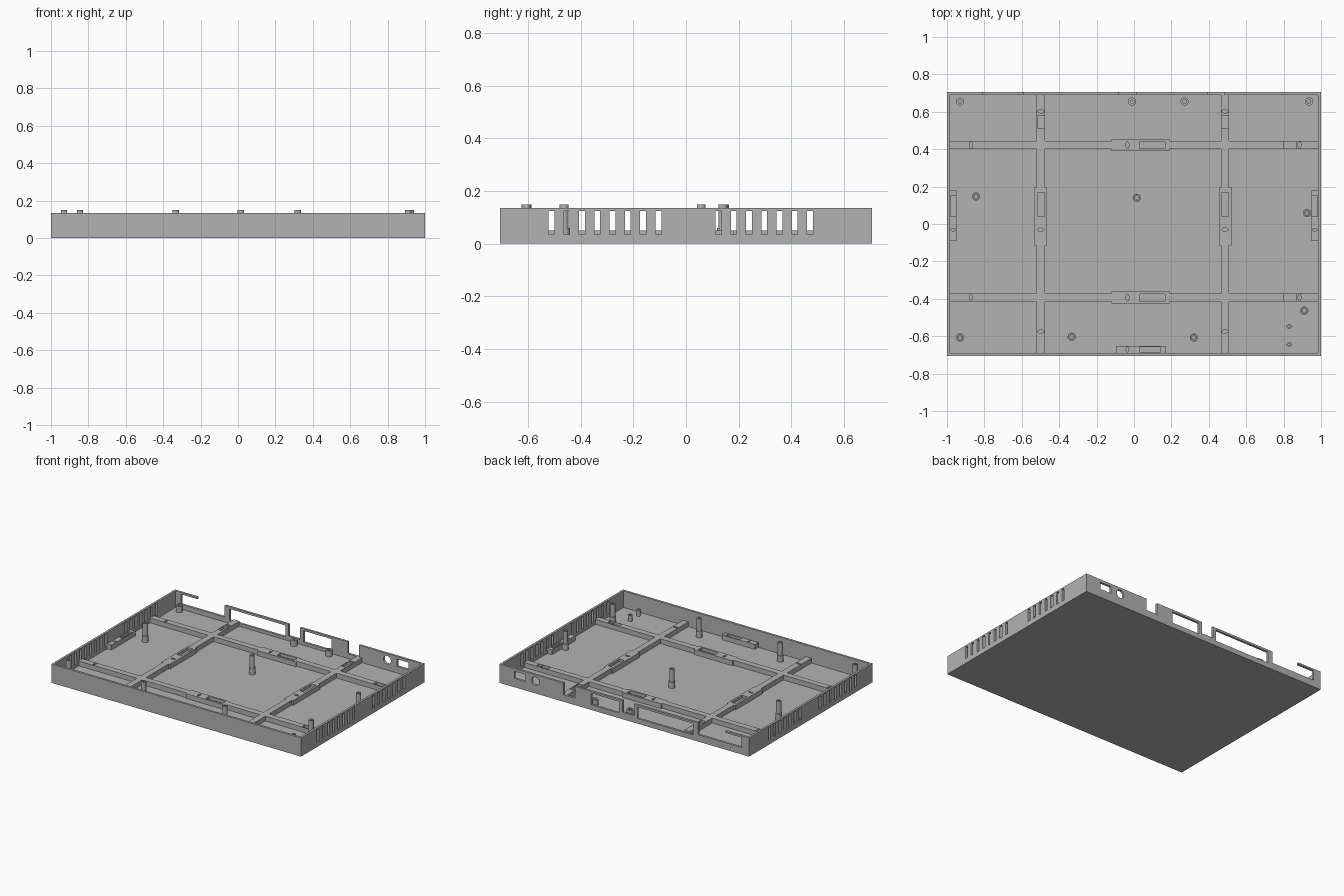
import bpy, bmesh, math
from mathutils import Matrix

old = bpy.data.objects.get("Cube")
if old:
    bpy.data.objects.remove(old, do_unlink=True)

grey = bpy.data.materials.new("matte grey")
grey.use_nodes = True
COLOR = (0.45, 0.45, 0.45, 1)
grey.diffuse_color = COLOR
grey.node_tree.nodes["Principled BSDF"].inputs["Base Color"].default_value = COLOR

HX, HY, RIM, WALL, FLOOR, RIB = 1.0, 0.707, 0.135, 0.016, 0.015, 0.05


def finish(bm, name):
    bmesh.ops.recalc_face_normals(bm, faces=bm.faces)
    mesh = bpy.data.meshes.new(name)
    bm.to_mesh(mesh)
    bm.free()
    ob = bpy.data.objects.new(name, mesh)
    bpy.context.collection.objects.link(ob)
    mesh.materials.append(grey)
    return ob


def add_box(bm, x0, x1, y0, y1, z0, z1):
    m = Matrix.Translation(((x0 + x1) / 2, (y0 + y1) / 2, (z0 + z1) / 2))
    m = m @ Matrix.Diagonal((x1 - x0, y1 - y0, z1 - z0, 1))
    bmesh.ops.create_cube(bm, size=1, matrix=m)


def add_oval(bm, cx, cy, rx, ry, z0, z1):
    m = Matrix.Translation((cx, cy, (z0 + z1) / 2)) @ Matrix.Diagonal((rx, ry, z1 - z0, 1))
    bmesh.ops.create_cone(bm, cap_ends=True, segments=16, radius1=1, radius2=1, depth=1, matrix=m)


def cut(ob, bm):
    cutter = finish(bm, ob.name + "_cutter")
    mod = ob.modifiers.new("cut", 'BOOLEAN')
    mod.operation, mod.solver, mod.object = 'DIFFERENCE', 'EXACT', cutter
    bpy.context.view_layer.objects.active = ob
    bpy.ops.object.modifier_apply(modifier=mod.name)
    bpy.data.objects.remove(cutter, do_unlink=True)


# Open tray
bm = bmesh.new()
add_box(bm, -HX, HX, -HY, HY, 0, RIM)
tray = finish(bm, "tray")
bm = bmesh.new()
add_box(bm, WALL - HX, HX - WALL, WALL - HY, HY - WALL, FLOOR, 0.3)
cut(tray, bm)

# Vent slots in both side walls
bm = bmesh.new()
slots = [-0.511 + 0.058 * i for i in range(8)] + [0.123 + 0.058 * i for i in range(7)]
for y in slots:
    for s in (-1, 1):
        add_box(bm, s * HX - 0.03, s * HX + 0.03, y - 0.011, y + 0.011, 0.035, 0.125)
cut(tray, bm)

# Connector openings in the back wall: notches, windows and a round port
bm = bmesh.new()
for x0, x1, z0, z1 in [(-0.94, -0.59, 0.05, 0.2), (-0.08, 0.013, 0.05, 0.2),
                       (0.395, 0.485, 0.05, 0.2), (-0.55, -0.105, 0.037, 0.12),
                       (0.04, 0.265, 0.037, 0.12), (0.79, 0.88, 0.063, 0.115)]:
    add_box(bm, x0, x1, HY - 0.04, HY + 0.04, z0, z1)
port = Matrix.Translation((0.71, HY, 0.088)) @ Matrix.Rotation(math.pi / 2, 4, 'X')
bmesh.ops.create_cone(bm, cap_ends=True, segments=24, radius1=0.03, radius2=0.03,
                      depth=0.08, matrix=port)
cut(tray, bm)

# Thin bar reaching over the corner notch
bm = bmesh.new()
add_box(bm, -0.95, -0.81, HY - WALL, HY, 0.122, RIM)
finish(bm, "rim_bar")


# Ribs are drawn along a length axis; "turned" swaps the axes
def rib(name, centre, length, half, pad, pad_half, pockets, ovals, turned=False):
    a, b = pad
    side = [(-length, half), (a, half), (a, pad_half), (b, pad_half), (b, half), (length, half)]
    outline = side + [(u, -v) for u, v in reversed(side)]

    def place(u, v):
        return (centre + v, u) if turned else (u, centre + v)

    bm = bmesh.new()
    face = bm.faces.new([bm.verts.new((*place(u, v), FLOOR - 0.005)) for u, v in outline])
    grown = bmesh.ops.extrude_face_region(bm, geom=[face])["geom"]
    for v in grown:
        if isinstance(v, bmesh.types.BMVert):
            v.co.z = RIB
    ob = finish(bm, name)

    bm = bmesh.new()
    for u0, u1 in pockets:
        (x0, y0), (x1, y1) = place(u0, -0.019), place(u1, 0.019)
        add_box(bm, x0, x1, y0, y1, 0.03, 0.07)
    for u in ovals:
        r = (0.018, 0.008) if turned else (0.008, 0.018)
        add_oval(bm, *place(u, 0), *r, 0.03, 0.07)
    cut(ob, bm)


for name, y in (("back_rib", 0.422), ("front_rib", -0.393)):
    rib(name, y, HX - 0.01, 0.022, (-0.12, 0.19), 0.033,
        [(0.03, 0.165), (0.8, 0.865)], [-0.872, -0.035, 0.885])
for name, x in (("right_rib", -0.498), ("left_rib", 0.487)):
    rib(name, x, HY - 0.01, 0.022, (-0.115, 0.195), 0.033,
        [(0.04, 0.168), (0.51, 0.58)], [-0.575, -0.03, 0.602], True)


# Short pads against the walls
def wall_pad(name, box, pocket, oval):
    bm = bmesh.new()
    add_box(bm, *box, FLOOR - 0.005, RIB)
    ob = finish(bm, name)
    bm = bmesh.new()
    add_box(bm, *pocket, 0.03, 0.07)
    add_oval(bm, *oval, 0.03, 0.07)
    cut(ob, bm)


for name, s in (("left_wall_pad", 1), ("right_wall_pad", -1)):
    near, far = sorted((s * 0.948, s * 0.99))
    p0, p1 = sorted((s * 0.953, s * 0.98))
    wall_pad(name, (near, far, -0.09, 0.18), (p0, p1, 0.04, 0.15), (s * 0.966, -0.03, 0.013, 0.007))
wall_pad("front_wall_pad", (-0.095, 0.17, -0.697, -0.652), (0.03, 0.143, -0.685, -0.657),
         (-0.035, -0.67, 0.007, 0.014))


# Screw posts: a lathed profile of radius and height, with a blind hole
def post(name, x, y, profile):
    bm = bmesh.new()
    verts = [bm.verts.new((r, 0, z)) for r, z in profile]
    edges = [bm.edges.new(pair) for pair in zip(verts, verts[1:])]
    bmesh.ops.spin(bm, geom=verts + edges, axis=(0, 0, 1), cent=(0, 0, 0),
                   steps=20, angle=math.tau)
    bmesh.ops.remove_doubles(bm, verts=bm.verts, dist=0.0001)
    ob = finish(bm, name)
    ob.location = (x, y, 0)
    for o in bpy.context.selected_objects:
        o.select_set(False)
    ob.select_set(True)
    bpy.context.view_layer.objects.active = ob
    bpy.ops.object.shade_smooth_by_angle(angle=math.radians(35))


BASE = FLOOR - 0.005
TALL = [(0, BASE), (0.022, BASE), (0.022, 0.06), (0.017, 0.06), (0.017, 0.15),
        (0.009, 0.15), (0.009, 0.1), (0, 0.1)]
SHORT = [(0, BASE), (0.022, BASE), (0.022, 0.06), (0.01, 0.06), (0.01, 0.03), (0, 0.03)]
PEG = [(0, BASE), (0.014, BASE), (0.014, 0.06), (0.006, 0.06), (0.006, 0.03), (0, 0.03)]

for x, y in [(-0.845, 0.147), (0.015, 0.14), (0.925, 0.058), (0.91, -0.463),
             (-0.93, -0.607), (-0.333, -0.603), (0.32, -0.607)]:
    post("tall_post", x, y, TALL)
for x in (-0.93, -0.01, 0.27, 0.935):
    post("short_post", x, 0.655, SHORT)
for y in (-0.548, -0.644):
    post("small_peg", 0.83, y, PEG)
